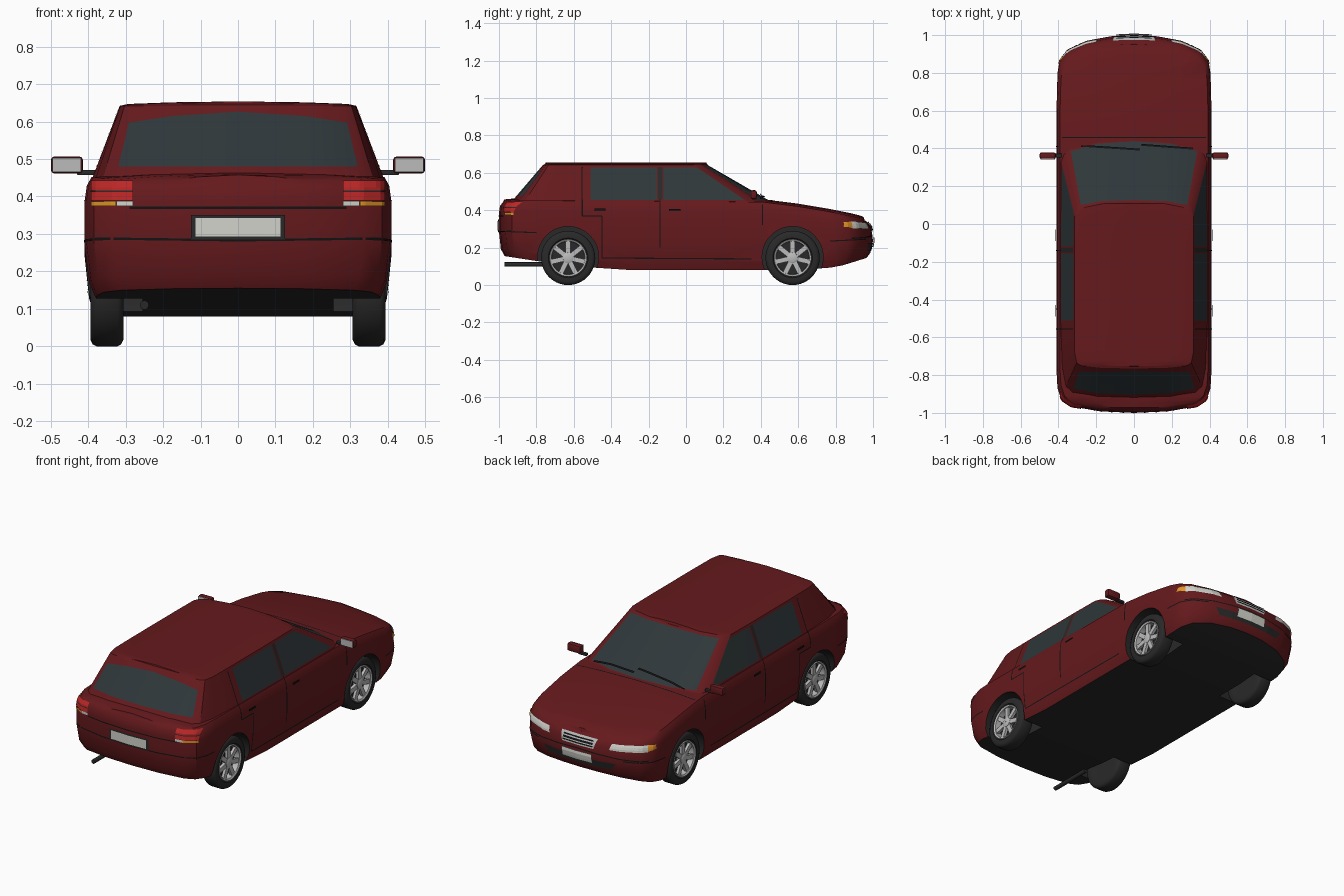
import bpy, bmesh, math
from mathutils import Vector, Matrix
from mathutils.bvhtree import BVHTree

if "Cube" in bpy.data.objects:
    bpy.data.objects.remove(bpy.data.objects["Cube"])


def mat(name, r, g, b):
    m = bpy.data.materials.new(name)
    m.diffuse_color = (r, g, b, 1)
    m.use_nodes = True
    m.node_tree.nodes["Principled BSDF"].inputs["Base Color"].default_value = m.diffuse_color
    return m


RED = mat("red_paint", .13, .01, .012)
DARK = mat("dark_trim", .022, .022, .022)
BLACK = mat("seam_black", .006, .006, .006)
GLASS = mat("tinted_glass", .028, .038, .042)
SILVER = mat("silver", .5, .5, .5)
WHITE = mat("plate_white", .65, .65, .6)
LAMP = mat("lamp_red", .5, .02, .02)
AMBER = mat("amber", .75, .3, .02)


def make(name, bm, mats):
    me = bpy.data.meshes.new(name)
    bm.to_mesh(me)
    bm.free()
    for m in mats:
        me.materials.append(m)
    ob = bpy.data.objects.new(name, me)
    bpy.context.collection.objects.link(ob)
    return ob


def activate(ob):
    bpy.ops.object.select_all(action='DESELECT')
    ob.select_set(True)
    bpy.context.view_layer.objects.active = ob


def smooth(ob, deg=35):
    activate(ob)
    bpy.ops.object.shade_smooth_by_angle(angle=math.radians(deg))


def interp(tab, y):
    for (a, za), (b, zb) in zip(tab, tab[1:]):
        if y <= b:
            return za + (zb - za) * max(0, (y - a) / (b - a))
    return tab[-1][1]


def loft(name, rings, crown, mats, pick):
    """Half outlines (front centre to rear centre) mirrored, skinned upward and capped."""
    bm = bmesh.new()
    n = len(rings[0])
    rows = []
    for r in rings:
        R = [bm.verts.new(p) for p in r]
        L = [R[i] if i in (0, n - 1) else bm.verts.new((-p[0], p[1], p[2])) for i, p in enumerate(r)]
        rows.append((R, L))
    for k in range(len(rows) - 1):
        for i in range(n - 1):
            for s in (0, 1):
                a, b = rows[k][s], rows[k + 1][s]
                bm.faces.new((a[i], a[i + 1], b[i + 1], b[i])).material_index = pick(k, i)
    for k, c in ((0, 0), (-1, crown)):
        strips = []
        for i, (p, q) in enumerate(zip(*rows[k])):
            mid = [p] * 3 if p == q else [
                bm.verts.new((p.co.x * f, p.co.y, p.co.z + c * (1 - f * f))) for f in (.6, 0, -.6)]
            strips.append([p, *mid, q])
        for a, b in zip(strips, strips[1:]):
            for j in range(4):
                vs = list(dict.fromkeys((a[j], a[j + 1], b[j + 1], b[j])))
                if len(vs) > 2:
                    bm.faces.new(vs).material_index = 1 if k == 0 else 0
    bmesh.ops.recalc_face_normals(bm, faces=bm.faces)
    return make(name, bm, mats)


# Lower body shell
TOP = [(-1, .455), (-.9, .465), (.42, .458), (.7, .425), (.96, .375), (1, .36)]
BOT = [(-1, .155), (-.8, .125), (-.45, .08), (.7, .08), (.85, .1), (1, .145)]
plan = [(0, 1), (.12, .994), (.25, .97), (.35, .925), (.393, .87), (.405, .8), (.41, .62), (.41, .43),
        (.41, .1), (.41, -.3), (.41, -.6), (.41, -.78), (.405, -.87), (.385, -.93), (.335, -.965),
        (.18, -.992), (0, -1)]
levels = [(0, .93, .965, .97), (.13, .97, .985, .99), (.45, 1, 1, 1), (.8, 1, .99, 1),
          (.93, .985, .975, .995), (1, .955, .955, .98)]   # height, width, front, rear scale
rings = [[(x * w, y * (f if y > 0 else r),
           interp(BOT, y) + t * (interp(TOP, y) - .013 - interp(BOT, y))) for x, y in plan]
         for t, w, f, r in levels]
body = loft("body_shell", rings, .015, [RED, DARK], lambda k, i: 0)

# Wheel arches cut from the body
AXLES = (-.63, .57)
bm = bmesh.new()
for y in AXLES:
    for s in (-1, 1):
        bmesh.ops.create_cone(bm, cap_ends=True, segments=48, radius1=.163, radius2=.163, depth=.26,
                              matrix=Matrix.Translation((s * .385, y, .15)) @ Matrix.Rotation(math.pi / 2, 4, 'Y'))
cutter = make("arch_cutter", bm, [DARK])
cutter.hide_render = True
mod = body.modifiers.new("arches", 'BOOLEAN')
mod.object = cutter
mod.operation = 'DIFFERENCE'
mod.solver = 'EXACT'
mod.material_mode = 'TRANSFER'
activate(body)
bpy.ops.object.modifier_apply(modifier="arches")
bpy.data.objects.remove(cutter)
smooth(body)

# Cabin with glass bands
low = [(0, .50), (.2, .485), (.345, .44), (.38, .405), (.395, .365), (.4, -.12), (.4, -.155), (.4, -.51),
       (.39, -.78), (.37, -.88), (.335, -.915), (.2, -.945), (0, -.955)]
high = [(0, .115), (.17, .11), (.28, .09), (.302, .07), (.314, .04), (.316, -.12), (.316, -.155), (.316, -.51),
        (.314, -.68), (.303, -.735), (.28, -.75), (.17, -.762), (0, -.765)]
bottom_f = [.16] * 9 + [.27] * 4
top_f = [.97] * 3 + [.94] * 6 + [.85, .8, .88, .93]


def cabin_ring(fs):
    return [(a + (c - a) * f, b + (d - b) * f, .42 + .222 * f) for (a, b), (c, d), f in zip(low, high, fs)]


cabin_rings = [cabin_ring([0] * 13), cabin_ring(bottom_f), cabin_ring(top_f), cabin_ring([1] * 13)]
cabin_rings.append([(x * .93, y * .985, z + .005) for x, y, z in cabin_rings[-1]])
cabin = loft("cabin", cabin_rings, .007, [RED, DARK, GLASS],
             lambda k, i: 2 if k == 1 and i in (0, 1, 4, 6, 10, 11) else 0)
smooth(cabin, 25)

# Trim is projected onto body and cabin
bm = bmesh.new()
bm.from_mesh(body.data)
bm.from_mesh(cabin.data)
TREE = BVHTree.FromBMesh(bm)
bm.free()


def patch(name, axis, sign, quad, m, off=.003, nu=10, nv=3, mirror=False):
    """Four-cornered sheet cast onto the car along an axis."""
    bm = bmesh.new()
    grid = {}
    q = [Vector(c) for c in quad]
    ray = Vector((0, 0, 0))
    ray[axis] = -sign
    for i in range(nu + 1):
        for j in range(nv + 1):
            ab = list(q[0].lerp(q[1], i / nu).lerp(q[3].lerp(q[2], i / nu), j / nv))
            ab.insert(axis, sign * 2)
            hit, nor, _, _ = TREE.ray_cast(Vector(ab), ray)
            if hit:
                grid[i, j] = bm.verts.new(hit + nor * off)
    for i in range(nu):
        for j in range(nv):
            ks = [(i, j), (i + 1, j), (i + 1, j + 1), (i, j + 1)]
            if all(k in grid for k in ks):
                f = bm.faces.new([grid[k] for k in ks])
                f.normal_update()
                if f.normal[axis] * sign < 0:
                    f.normal_flip()
    ob = make(name, bm, [m])
    if mirror:
        ob.modifiers.new("mirror", 'MIRROR')
    return ob


def rect(a0, a1, b0, b1):
    return [(a0, b0), (a1, b0), (a1, b1), (a0, b1)]


def seam(name, axis, sign, pts, m=BLACK, w=.003, mirror=False, off=.002):
    for p, q in zip(pts, pts[1:]):
        p, q = Vector(p), Vector(q)
        n = (q - p).normalized().orthogonal() * w
        patch(name, axis, sign, [p - n, q - n, q + n, p + n], m, off, 14, 1, mirror)


# Door seams, handles and bumper lines on both sides
seam("rear_door_seam", 0, 1, [(-.555, .63), (-.555, .37), (-.45, .37), (-.45, .145), (.35, .14)], mirror=True)
seam("door_gap", 0, 1, [(-.14, .46), (-.14, .2)], mirror=True)
seam("door_pillar_strip", 0, 1, [(-.138, .63), (-.138, .46)], DARK, .012, mirror=True)
seam("fender_seam", 0, 1, [(.41, .43), (.41, .32)], mirror=True)
seam("rear_bumper_side_line", 0, 1, [(-.97, .287), (-.8, .28)], mirror=True)
seam("front_bumper_side_line", 0, 1, [(.77, .235), (.96, .245)], mirror=True)
for y in (-.46, -.06):
    patch("door_handle", 0, 1, rect(y - .03, y + .03, .395, .407), BLACK, .008, mirror=True)

# Rear end: seams, lamps, plate
seam("rear_bumper_line", 1, -1, [(-.38, .288), (0, .283), (.38, .288)])
seam("tailgate_line", 1, -1, [(-.29, .37), (.29, .37)])
patch("tail_lamp", 1, -1, rect(.28, .388, .389, .44), LAMP, .005, mirror=True)
seam("tail_lamp_divider", 1, -1, [(.28, .413), (.388, .413)], DARK, .002, True, .007)
patch("tail_indicator", 1, -1, rect(.325, .388, .374, .387), AMBER, .005, mirror=True)
patch("reverse_lamp", 1, -1, rect(.28, .323, .374, .387), WHITE, .005, mirror=True)
patch("rear_plate_frame", 1, -1, rect(-.125, .125, .285, .35), DARK, .005)
patch("rear_plate", 1, -1, rect(-.113, .113, .293, .343), WHITE, .008)

# Front end: headlamps, grille, plate, intake
patch("headlamp", 1, 1, [(.19, .298), (.375, .302), (.372, .338), (.2, .33)], WHITE, .005, mirror=True)
patch("front_indicator", 1, 1, [(.375, .304), (.397, .312), (.395, .335), (.372, .338)], AMBER, .005, mirror=True)
patch("grille", 1, 1, [(-.1, .285), (.1, .285), (.115, .335), (-.115, .335)], SILVER, .005)
for k in range(3):
    seam("grille_slot", 1, 1, [(-.095, .297 + k * .013), (.095, .297 + k * .013)], BLACK, .0035, off=.008)
patch("lower_intake", 1, 1, [(-.2, .185), (.2, .185), (.23, .225), (-.23, .225)], DARK, .003)
patch("front_plate", 1, 1, rect(-.095, .095, .205, .255), WHITE, .009)
seam("front_bumper_line", 1, 1, [(-.38, .25), (0, .268), (.38, .25)])

# Bonnet gap and wipers
seam("bonnet_gap", 2, 1, [(-.38, .458), (.38, .458)])
seam("wiper_left", 2, 1, [(-.28, .41), (.03, .39)], BLACK, .005, off=.008)
seam("wiper_right", 2, 1, [(.04, .415), (.31, .395)], BLACK, .005, off=.008)


def box(name, loc, size, m, bev=.0, mirror=True):
    bm = bmesh.new()
    bmesh.ops.create_cube(bm, size=1, matrix=Matrix.Translation(loc) @ Matrix.Diagonal((*size, 1)))
    if bev:
        bmesh.ops.bevel(bm, geom=bm.edges[:], offset=bev, segments=2, affect='EDGES', profile=.5)
    ob = make(name, bm, [m])
    if mirror:
        ob.modifiers.new("mirror", 'MIRROR')
    smooth(ob)


# Door mirrors
box("mirror_housing", (.457, .362, .484), (.086, .034, .046), RED, .01)
box("mirror_face", (.457, .344, .484), (.076, .004, .038), SILVER)
box("mirror_arm", (.405, .362, .464), (.05, .02, .014), DARK, .003)


def lathe(bm, pts, idx, seg=40):
    """Revolve (radius, x) points around the x axis."""
    rs = [[bm.verts.new((x, r * math.cos(a), r * math.sin(a)))
           for a in (2 * math.pi * k / seg for k in range(seg))] for r, x in pts]
    for a, b in zip(rs, rs[1:]):
        for k in range(seg):
            bm.faces.new((a[k], a[k - 1], b[k - 1], b[k])).material_index = idx


# Wheels: tyre, rim, spokes and hub
bm = bmesh.new()
lathe(bm, [(.1, .036), (.106, .043), (.128, .044), (.14, .038), (.145, .028), (.145, -.028), (.14, -.038),
           (.128, -.044), (.1, -.042), (.001, -.04)], 0)
lathe(bm, [(.1, .036), (.098, .042), (.09, .038), (.088, .005)], 1)
lathe(bm, [(.09, .005), (.001, .005)], 0)
lathe(bm, [(.03, .01), (.028, .036), (.02, .04), (.001, .04)], 1, 20)
for k in range(7):
    spoke = bmesh.ops.create_cube(bm, size=1, matrix=Matrix.Rotation(2 * math.pi * k / 7, 4, 'X')
                                  @ Matrix.Translation((.026, 0, .058)) @ Matrix.Diagonal((.016, .026, .07, 1)))
    for f in {f for v in spoke['verts'] for f in v.link_faces}:
        f.material_index = 1
bmesh.ops.recalc_face_normals(bm, faces=bm.faces)
wheel = make("wheel_rear_right", bm, [DARK, SILVER])
smooth(wheel, 40)
for name, s, y in (("rear_right", 1, -.63), ("rear_left", -1, -.63), ("front_right", 1, .57), ("front_left", -1, .57)):
    w = wheel if name == "rear_right" else bpy.data.objects.new("wheel_" + name, wheel.data)
    if w is not wheel:
        bpy.context.collection.objects.link(w)
    w.location = (s * .35, y, .145)
    w.rotation_euler.z = 0 if s > 0 else math.pi

# Exhaust pipe
bpy.ops.mesh.primitive_cylinder_add(vertices=16, radius=.012, depth=.26, location=(-.25, -.84, .11),
                                    rotation=(math.pi / 2, 0, 0))
pipe = bpy.context.object
pipe.name = "exhaust_pipe"
pipe.data.materials.append(DARK)
smooth(pipe)
